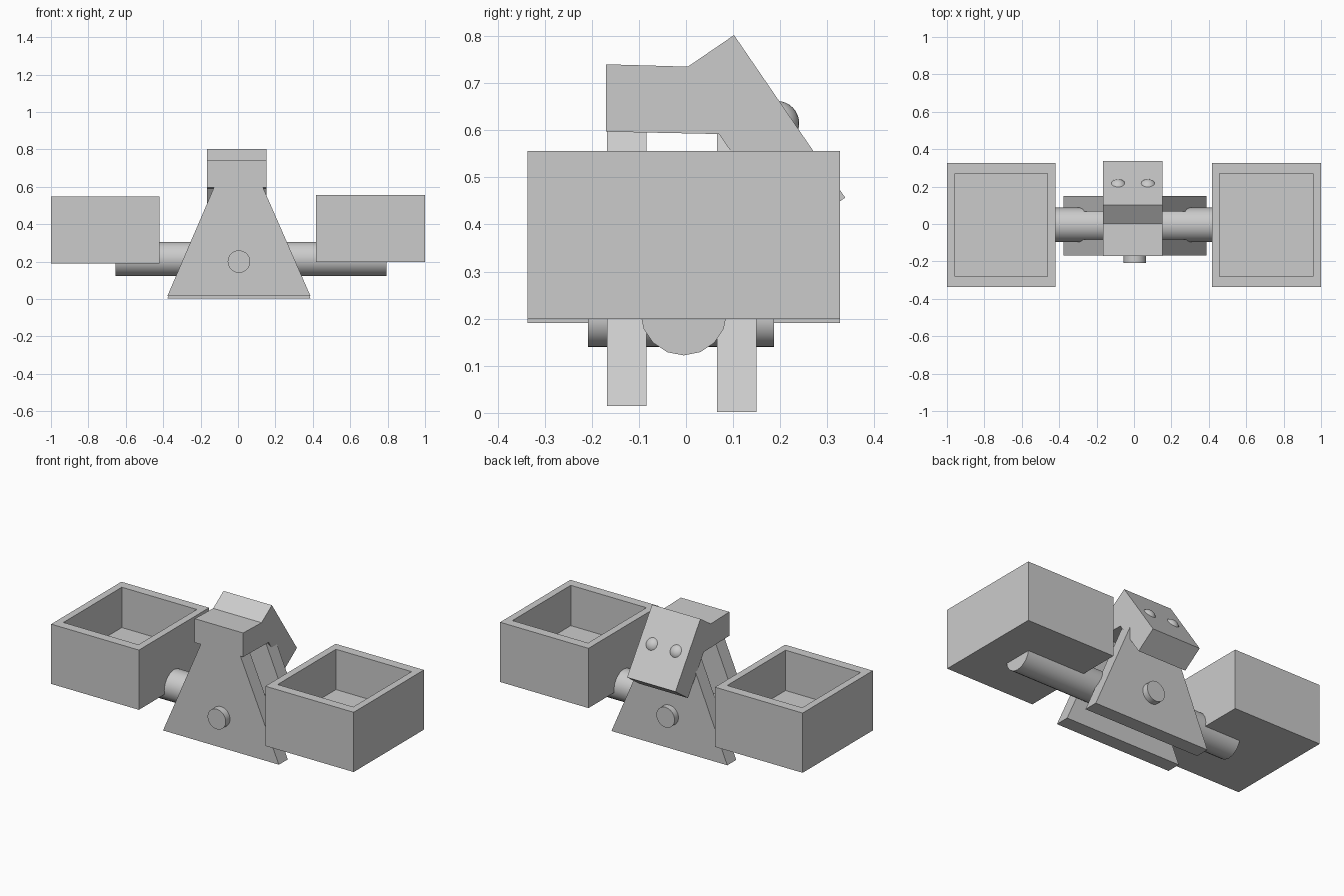
import bpy, bmesh, math
from mathutils import Vector

if "Cube" in bpy.data.objects:
    bpy.data.objects.remove(bpy.data.objects["Cube"])


def make_object(name, bm):
    bmesh.ops.recalc_face_normals(bm, faces=bm.faces[:])
    mesh = bpy.data.meshes.new(name)
    bm.to_mesh(mesh)
    bm.free()
    obj = bpy.data.objects.new(name, mesh)
    bpy.context.collection.objects.link(obj)
    return obj


def prism(name, points, offset):
    """Extrude a closed 3D outline along an offset."""
    bm = bmesh.new()
    face = bm.faces.new([bm.verts.new(p) for p in points])
    ext = bmesh.ops.extrude_face_region(bm, geom=[face])
    verts = [g for g in ext["geom"] if isinstance(g, bmesh.types.BMVert)]
    bmesh.ops.translate(bm, verts=verts, vec=offset)
    # keep a closing cap on both ends
    if not face.is_valid or len(bm.faces) < len(points) + 2:
        bmesh.ops.holes_fill(bm, edges=bm.edges[:])
    return make_object(name, bm)


def smooth(obj):
    bpy.ops.object.select_all(action='DESELECT')
    obj.select_set(True)
    bpy.context.view_layer.objects.active = obj
    bpy.ops.object.shade_smooth_by_angle(angle=math.radians(35))


def rod(name, sides, radius, length, location, rotation):
    bpy.ops.mesh.primitive_cylinder_add(vertices=sides, radius=radius, depth=length,
                                        location=location, rotation=rotation)
    bpy.context.object.name = name
    smooth(bpy.context.object)


def basket(name, x0, x1, z0, z1, floor):
    """Open box: inset the top face, then sink it to the floor."""
    y0, y1, wall_x, wall_y = -0.336, 0.327, 0.042, 0.056
    bm = bmesh.new()

    def ring(a, b, c, d, z):
        return [bm.verts.new(p) for p in ((a, c, z), (b, c, z), (b, d, z), (a, d, z))]
    inner = (x0 + wall_x, x1 - wall_x, y0 + wall_y, y1 - wall_y)
    rings = [ring(x0, x1, y0, y1, z0), ring(x0, x1, y0, y1, z1),
             ring(*inner, z1), ring(*inner, floor)]
    for lower, upper in zip(rings, rings[1:]):
        for i in range(4):
            j = (i + 1) % 4
            bm.faces.new((lower[i], lower[j], upper[j], upper[i]))
    bm.faces.new(rings[0])
    bm.faces.new(rings[-1])
    make_object(name, bm)


# Triangular support plates
for name, y, z in (("front_plate", -0.168, 0.015), ("back_plate", 0.066, 0.002)):
    outline = [(-0.378, y, z), (0.388, y, z), (0.131, y, 0.602), (-0.126, y, 0.602)]
    prism(name, outline, (0, 0.084, 0))

# Head with sloping face
profile = [(-0.17, 0.74), (0.004, 0.735), (0.102, 0.802), (0.338, 0.457),
           (0.22, 0.374), (0.07, 0.592), (-0.17, 0.597)]
prism("head", [(-0.167, y, z) for y, z in profile], (0.32, 0, 0))

# Domed eyes sunk into the sloping face
normal = Vector((0, 0.825, 0.565))
for side, x in (("left", -0.085), ("right", 0.074)):
    center = Vector((x, 0.218, 0.632)) - normal * 0.03
    bpy.ops.mesh.primitive_uv_sphere_add(segments=24, ring_count=16, radius=0.047,
                                         location=center)
    bpy.context.object.name = side + "_eye"
    smooth(bpy.context.object)

# Balance beam and pivot pin
rod("beam", 16, 0.092, 1.45, (0.07, -0.005, 0.214), (0, math.pi / 2, 0))
rod("pivot_pin", 32, 0.06, 0.395, (0.005, -0.011, 0.2), (math.pi / 2, 0, 0))

# Weighing baskets
basket("left_basket", -1.0, -0.42, 0.191, 0.548, 0.307)
basket("right_basket", 0.416, 1.0, 0.199, 0.556, 0.315)
